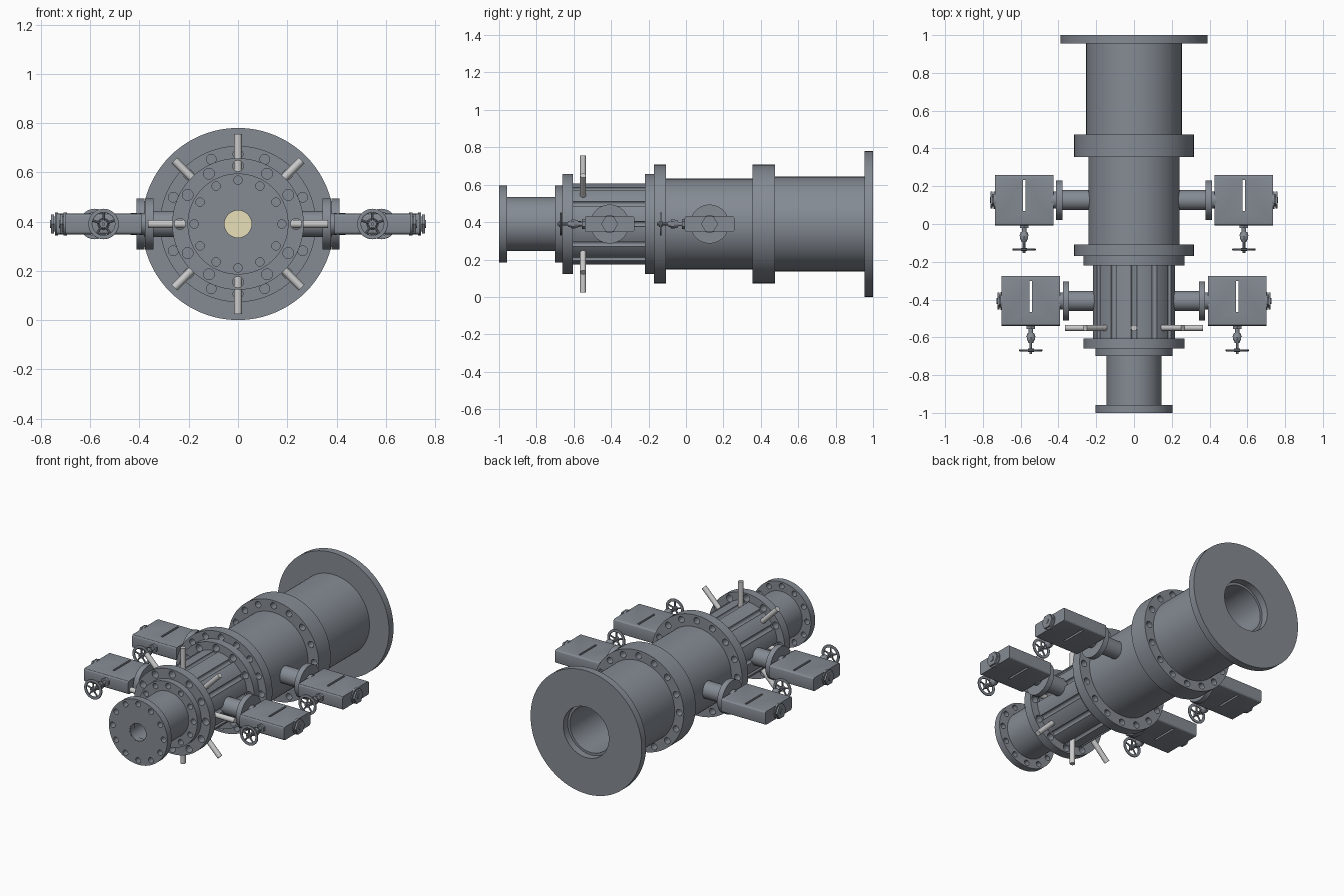
import bpy, bmesh, math
from mathutils import Matrix, Vector

if "Cube" in bpy.data.objects:
    bpy.data.objects.remove(bpy.data.objects["Cube"])

CZ = 0.39  # height of the main axis


def material(name, rgb):
    m = bpy.data.materials.new(name)
    m.diffuse_color = (*rgb, 1)
    m.use_nodes = True
    m.node_tree.nodes["Principled BSDF"].inputs["Base Color"].default_value = m.diffuse_color
    return m


steel = material("blue_grey_steel", (0.235, 0.26, 0.295))
pale = material("pale_metal", (0.52, 0.53, 0.54))
yellow = material("yellow_window", (0.80, 0.74, 0.48))


def finish(name, bm, mat=steel):
    bmesh.ops.recalc_face_normals(bm, faces=bm.faces)
    me = bpy.data.meshes.new(name)
    bm.to_mesh(me)
    bm.free()
    ob = bpy.data.objects.new(name, me)
    bpy.context.collection.objects.link(ob)
    me.materials.append(mat)
    return ob


def add_lathe(bm, prof, origin, axis, seg=64):
    """Spin (radius, distance) points about an axis; the profile is closed."""
    rot = Vector((0, 0, 1)).rotation_difference(Vector(axis)).to_matrix()
    rings = []
    for i in range(seg):
        a = 2 * math.pi * i / seg
        rings.append([bm.verts.new(Vector(origin) + rot @ Vector((r * math.cos(a), r * math.sin(a), d)))
                      for r, d in prof])
    n = len(prof)
    for i in range(seg):
        p, q = rings[i], rings[(i + 1) % seg]
        for j in range(n):
            k = (j + 1) % n
            bm.faces.new((p[j], q[j], q[k], p[k]))


def add_rod(bm, a, b, r, seg=16, r2=None):
    a, b = Vector(a), Vector(b)
    d = b - a
    m = Matrix.Translation((a + b) / 2) @ Vector((0, 0, 1)).rotation_difference(d).to_matrix().to_4x4()
    bmesh.ops.create_cone(bm, cap_ends=True, segments=seg, radius1=r,
                          radius2=r if r2 is None else r2, depth=d.length, matrix=m)


def cut(ob, cutter):
    """Subtract the cutter, bake the result and remove the cutter."""
    cutter.hide_render = True
    mod = ob.modifiers.new("cut", 'BOOLEAN')
    mod.operation, mod.solver, mod.object = 'DIFFERENCE', 'EXACT', cutter
    dg = bpy.context.evaluated_depsgraph_get()
    me = bpy.data.meshes.new_from_object(ob.evaluated_get(dg))
    ob.modifiers.clear()
    ob.data = me
    bpy.data.objects.remove(cutter)


def ring(name, r_out, r_in, y0, y1, holes=0, hole_ring=0, hole_r=0):
    bm = bmesh.new()
    add_lathe(bm, [(r_in, y0), (r_out, y0), (r_out, y1), (r_in, y1)], (0, 0, CZ), (0, 1, 0), 96)
    ob = finish(name, bm)
    if holes:
        bm = bmesh.new()
        for i in range(holes):
            a = 2 * math.pi * i / holes
            x, z = hole_ring * math.cos(a), CZ + hole_ring * math.sin(a)
            add_rod(bm, (x, y0 - .01, z), (x, y1 + .01, z), hole_r, 24)
        cut(ob, finish("hole_cutter", bm))


# main tube: flanges and pipe sections from front to back
ring("front_flange", .205, .06, -1.0, -.957, 12, .178, .017)
ring("front_neck", .145, .06, -.957, -.70)
ring("neck_flange", .205, .06, -.70, -.66, 12, .178, .017)
ring("rod_cage_front_flange", .267, .06, -.66, -.605, 12, .236, .022)
# grooved body: the cutters run along the surface
ring("grooved_body", .217, .06, -.605, -.22, 12, .214, .015)
ring("rod_cage_back_flange", .267, .06, -.22, -.17, 12, .236, .022)
ring("chamber_front_flange", .317, .06, -.17, -.108, 16, .284, .02)
ring("chamber", .242, .145, -.108, .355)
ring("chamber_back_flange", .317, .145, .355, .415, 16, .284, .02)
ring("rear_pipe_flange", .317, .145, .415, .475, 16, .284, .02)
ring("rear_pipe", .253, .145, .475, .955)
ring("end_flange", .39, .16, .955, 1.0)

# yellow window closing the bore
bm = bmesh.new()
add_rod(bm, (0, -.125, CZ), (0, -.105, CZ), .143, 64)
finish("bore_window", bm, yellow)

# thin lip around the front bore
bm = bmesh.new()
add_lathe(bm, [(.055, -.999), (.064, -.999), (.064, -.96), (.055, -.96)], (0, 0, CZ), (0, 1, 0))
finish("bore_lip", bm)

# eight radial rods
bm = bmesh.new()
for i in range(8):
    d = Vector((math.cos(math.pi * i / 4), 0, math.sin(math.pi * i / 4)))
    c = Vector((0, -.55, CZ))
    add_rod(bm, c + d * .18, c + d * .366, .016, 24)
finish("radial_rods", bm, pale)


def valve(tag, s, dx, y):
    """Side port with gate valve; s is the side, dx the outward shift."""
    P = lambda x, dy=0, dz=0: (s * (x + dx), y + dy, CZ + dz)
    # port tube and flange
    bm = bmesh.new()
    add_rod(bm, (s * .20, y, CZ), P(.345), .053, 48)
    add_rod(bm, P(.37), P(.40), .045, 48)
    finish(tag + "_port_tube", bm)
    bm = bmesh.new()
    add_rod(bm, P(.343), P(.377), .104, 64)
    finish(tag + "_port_flange", bm)
    # flat gate housing with a narrow through slot
    bm = bmesh.new()
    bmesh.ops.create_cube(bm, size=1, matrix=Matrix.Translation(P(.546)) @ Matrix.Diagonal((.31, .266, .084, 1)))
    edges = [e for e in bm.edges if abs(e.verts[0].co.x - e.verts[1].co.x) > .1]
    bmesh.ops.bevel(bm, geom=edges, offset=.012, segments=3, affect='EDGES', profile=.5)
    box = finish(tag + "_gate_housing", bm)
    bm = bmesh.new()
    bmesh.ops.create_cube(bm, size=1, matrix=Matrix.Translation(P(.546, .025)) @ Matrix.Diagonal((.013, .165, .3, 1)))
    cut(box, finish("slot_cutter", bm))
    # end cap with nut
    bm = bmesh.new()
    add_rod(bm, P(.695), P(.708), .047, 32)
    add_rod(bm, P(.706), P(.715), .034, 6)
    add_rod(bm, P(.712), P(.723), .045, 6)
    add_rod(bm, P(.72), P(.727), .016, 16)
    finish(tag + "_end_cap", bm)
    # stem and gland
    bm = bmesh.new()
    for y0, y1, r, r2, n in ((-.13, -.148, .026, .026, 6), (-.146, -.17, .012, .012, 16),
                             (-.168, -.19, .017, .025, 16), (-.19, -.205, .025, .025, 6),
                             (-.205, -.222, .02, .012, 16), (-.22, -.28, .007, .007, 12)):
        add_rod(bm, P(.546, y0), P(.546, y1), r, n, r2)
    finish(tag + "_stem", bm)
    # hand wheel with a flat rim
    bm = bmesh.new()
    prof = [(.046, -.003), (.049, -.005), (.059, -.005), (.062, -.003),
            (.062, .003), (.059, .005), (.049, .005), (.046, .003)]
    add_lathe(bm, prof, P(.546, -.261), (0, 1, 0), 40)
    add_rod(bm, P(.546, -.27), P(.546, -.252), .016, 16)
    for i in range(5):
        a = math.radians(72 * i + 90)
        add_rod(bm, P(.546, -.261), P(.546 + .048 * math.cos(a), -.261, .048 * math.sin(a)), .005, 8)
    finish(tag + "_hand_wheel", bm)


for side, s in (("right", 1), ("left", -1)):
    valve("front_" + side, s, 0, -.408)
    valve("rear_" + side, s, .036, .126)

# smooth curved faces, keep edges sharp
for ob in bpy.context.collection.objects:
    ob.select_set(True)
    bpy.context.view_layer.objects.active = ob
bpy.ops.object.shade_smooth_by_angle(angle=math.radians(30))
